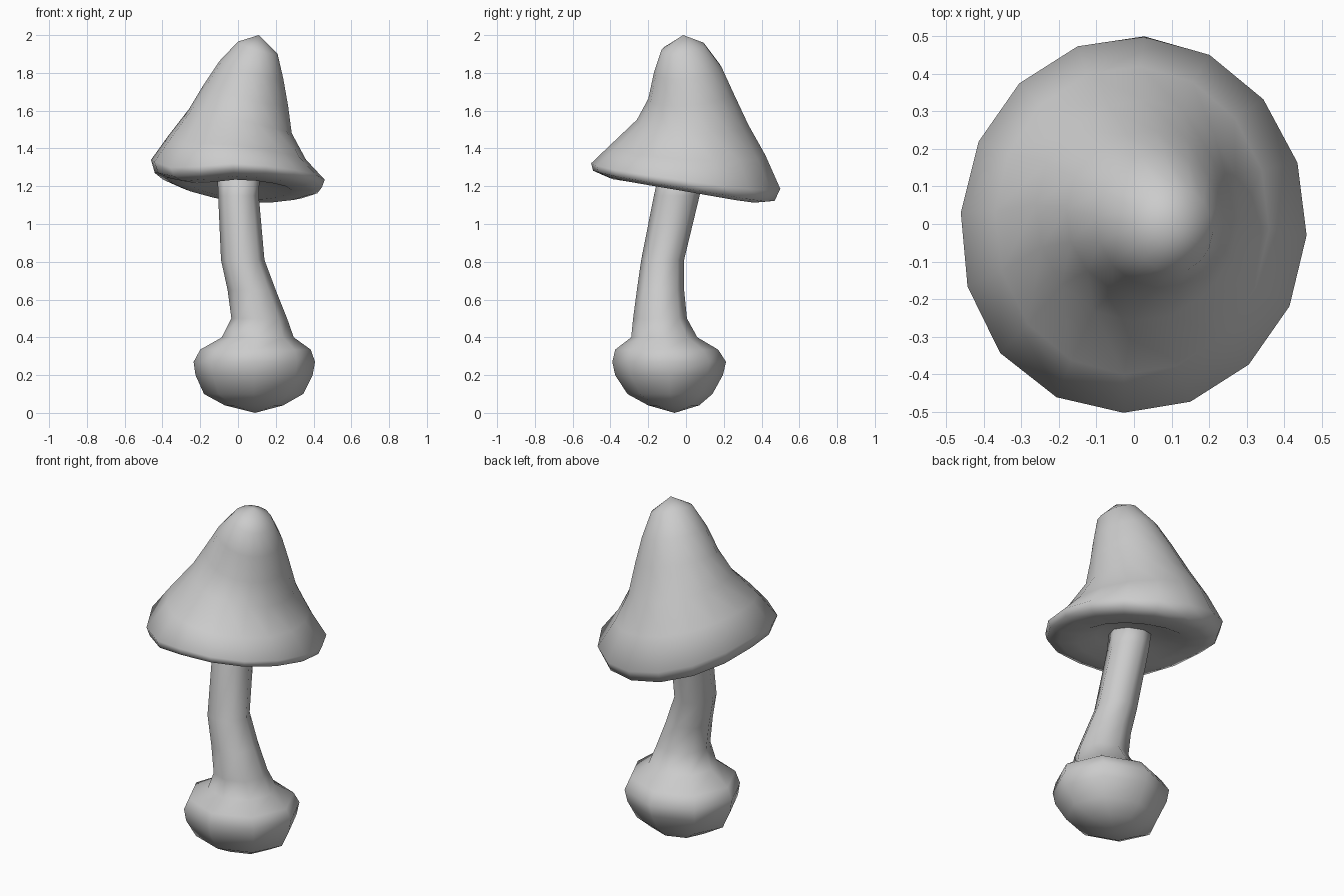
import bpy, bmesh
from math import sin, cos, pi

if "Cube" in bpy.data.objects:
    bpy.data.objects.remove(bpy.data.objects["Cube"])


def ring(left, right, front, back, n, phase=0.0, dip=0.0):
    """Warped oval through four (position, height) extremes, sagging at the front left by dip."""
    (xl, zl), (xr, zr), (yf, zf), (yb, zb) = left, right, front, back
    zc = (zl + zr + zf + zb) / 4
    wave = (zl + zr - zf - zb) / 4
    pts = []
    for i in range(n):
        a = 2 * pi * i / n + phase
        sag = dip * max(0, cos(a - 1.25 * pi)) ** 6
        k = 1 + 0.5 * sag
        pts.append(((xl + xr) / 2 + (xr - xl) / 2 * cos(a) * k,
                    (yf + yb) / 2 + (yb - yf) / 2 * sin(a) * k,
                    zc + (zr - zl) / 2 * cos(a) + (zb - zf) / 2 * sin(a)
                    + wave * cos(2 * a) - sag))
    return pts


def loft(name, rings, start, end):
    """Skin a stack of rings, closing each end with a fan to a point."""
    bm = bmesh.new()
    loops = [[bm.verts.new(p) for p in r] for r in rings]
    n = len(loops[0])
    for a, b in zip(loops, loops[1:]):
        for i in range(n):
            j = (i + 1) % n
            bm.faces.new((a[i], a[j], b[j], b[i]))
    for loop, tip in ((loops[0], start), (loops[-1], end)):
        v = bm.verts.new(tip)
        for i in range(n):
            bm.faces.new((loop[i], loop[(i + 1) % n], v))
    bmesh.ops.recalc_face_normals(bm, faces=bm.faces)
    for f in bm.faces:
        f.smooth = True
    me = bpy.data.meshes.new(name)
    bm.to_mesh(me)
    bm.free()
    ob = bpy.data.objects.new(name, me)
    bpy.context.collection.objects.link(ob)
    return ob


# cap: lopsided bell, rings from near the tip down to the lip
cap_rings = [ring(*r, 16, -0.06, dip) for *r, dip in (
    ((0.00, 1.965), (0.21, 1.90), (-0.13, 1.92), (0.10, 1.95), 0),
    ((-0.10, 1.86), (0.24, 1.77), (-0.17, 1.80), (0.19, 1.83), 0),
    ((-0.18, 1.74), (0.265, 1.63), (-0.20, 1.66), (0.25, 1.70), 0),
    ((-0.26, 1.61), (0.285, 1.48), (-0.26, 1.55), (0.33, 1.53), 0.01),
    ((-0.37, 1.47), (0.36, 1.34), (-0.40, 1.42), (0.42, 1.37), 0.03),
    ((-0.46, 1.35), (0.46, 1.23), (-0.50, 1.33), (0.50, 1.19), 0.07),
    ((-0.44, 1.28), (0.445, 1.19), (-0.49, 1.29), (0.47, 1.125), 0.06),
)]
# cap underside: nearly flat band, then a small dish around the stem
lip = cap_rings[-1]
for s, dz in ((0.86, -0.02), (0.64, -0.025), (0.42, 0.015)):
    cap_rings.append([(x * s, -0.02 + (y + 0.02) * s, 1.22 + (z - 1.22) * s + dz)
                      for x, y, z in lip])
loft("cap", cap_rings, (0.11, -0.015, 2.0), (0, -0.02, 1.25))

# stem and bulb: leaning tube that swells into a rounded base
levels = (  # height, x range, y range
    (0.04, -0.07, 0.24, -0.20, 0.07),
    (0.10, -0.18, 0.345, -0.31, 0.14),
    (0.20, -0.225, 0.395, -0.375, 0.195),
    (0.27, -0.235, 0.408, -0.39, 0.212),
    (0.335, -0.20, 0.385, -0.375, 0.17),
    (0.40, -0.085, 0.295, -0.29, 0.06),
    (0.50, -0.035, 0.26, -0.28, 0.005),
    (0.65, -0.055, 0.20, -0.26, -0.01),
    (0.81, -0.09, 0.14, -0.237, -0.01),
    (1.15, -0.105, 0.11, -0.17, 0.072),
    (1.26, -0.11, 0.115, -0.145, 0.09),
)
loft("stem_and_bulb",
     [ring((x0, z), (x1, z), (y0, z), (y1, z), 8) for z, x0, x1, y0, y1 in levels],
     (0.09, -0.06, 0), (0, -0.02, 1.28))
